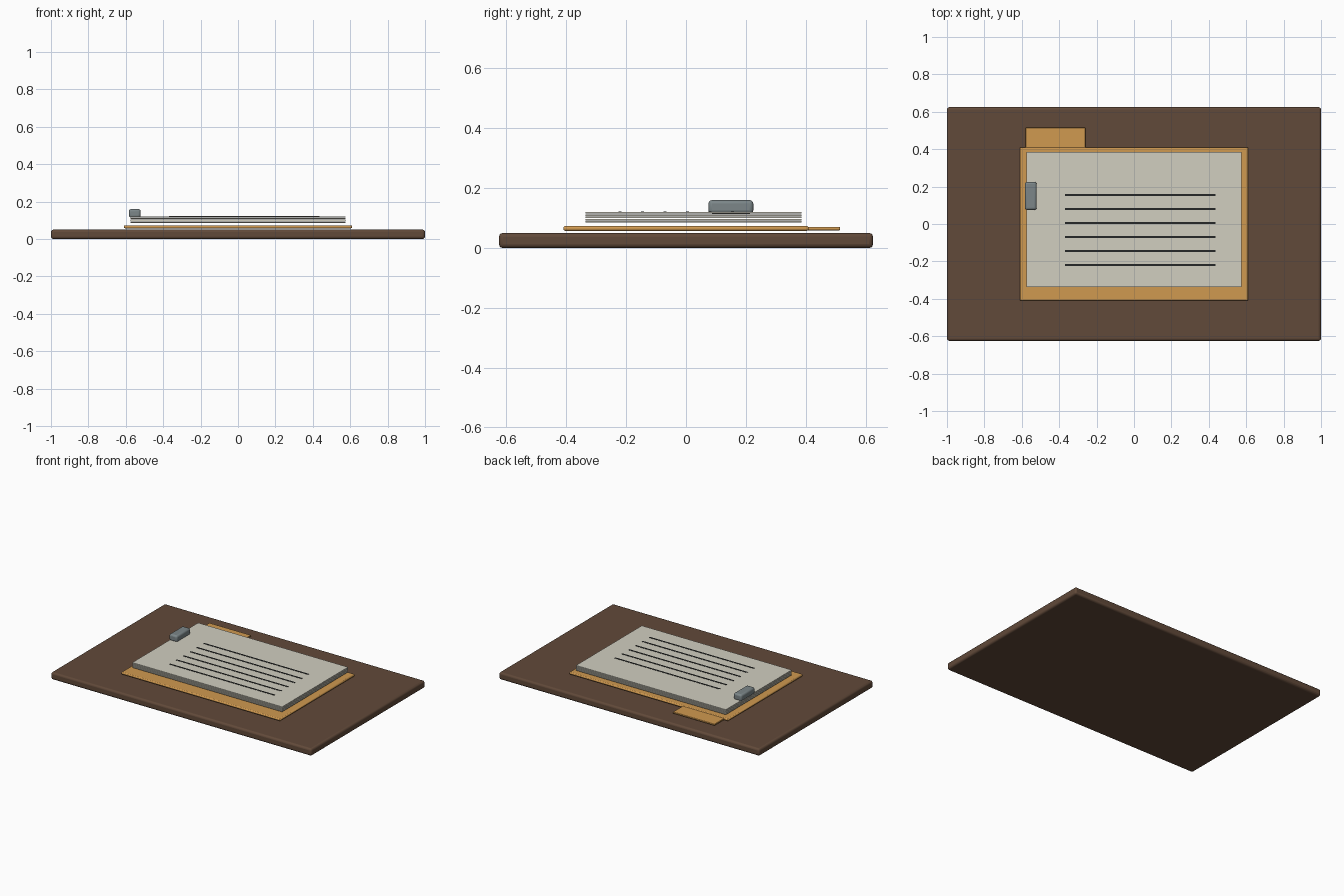
import bpy

cube = bpy.data.objects.get("Cube")
if cube:
    bpy.data.objects.remove(cube, do_unlink=True)


def material(name, r, g, b):
    mat = bpy.data.materials.new(name)
    mat.use_nodes = True
    mat.diffuse_color = (r, g, b, 1)
    mat.node_tree.nodes["Principled BSDF"].inputs["Base Color"].default_value = (r, g, b, 1)
    return mat


wood = material("dark_brown", 0.12, 0.067, 0.041)
card = material("manila_orange", 0.63, 0.32, 0.08)
white = material("paper_grey", 0.64, 0.62, 0.53)
ink = material("ink_black", 0.018, 0.02, 0.02)
steel = material("steel_grey", 0.2, 0.24, 0.25)


def box(name, x, y, z, mat, bevel=0, segments=2):
    """Box from (low, high) ranges on each axis, with optional rounded edges."""
    spans = (x, y, z)
    bpy.ops.mesh.primitive_cube_add(size=1, location=[(a + b) / 2 for a, b in spans])
    ob = bpy.context.object
    ob.name = name
    ob.scale = [b - a for a, b in spans]
    bpy.ops.object.transform_apply(location=False, rotation=False, scale=True)
    ob.data.materials.append(mat)
    if bevel:
        mod = ob.modifiers.new("rounded_edges", "BEVEL")
        mod.width = bevel
        mod.segments = segments
        bpy.ops.object.shade_smooth_by_angle()
    return ob


# Desk board
box("desk_board", (-1, 1), (-0.625, 0.625), (0, 0.05), wood, 0.013, 3)

# Folder and its index tab
box("folder", (-0.61, 0.61), (-0.41, 0.41), (0.057, 0.073), card, 0.006)
box("folder_tab", (-0.58, -0.26), (0.4, 0.515), (0.059, 0.07), card, 0.003)

# Stack of thin sheets
for i in range(5):
    low = 0.085 + i * 0.0075
    box(f"sheet_{i + 1}", (-0.576, 0.574), (-0.336, 0.386), (low, low + 0.005), white)

# Ruled text lines on the top sheet
for i in range(6):
    mid = 0.155 - i * 0.075
    box(f"text_line_{i + 1}", (-0.37, 0.435), (mid - 0.005, mid + 0.005), (0.118, 0.122), ink)

# Clip on the left edge of the stack
box("clip", (-0.583, -0.521), (0.075, 0.225), (0.114, 0.16), steel, 0.012, 3)
